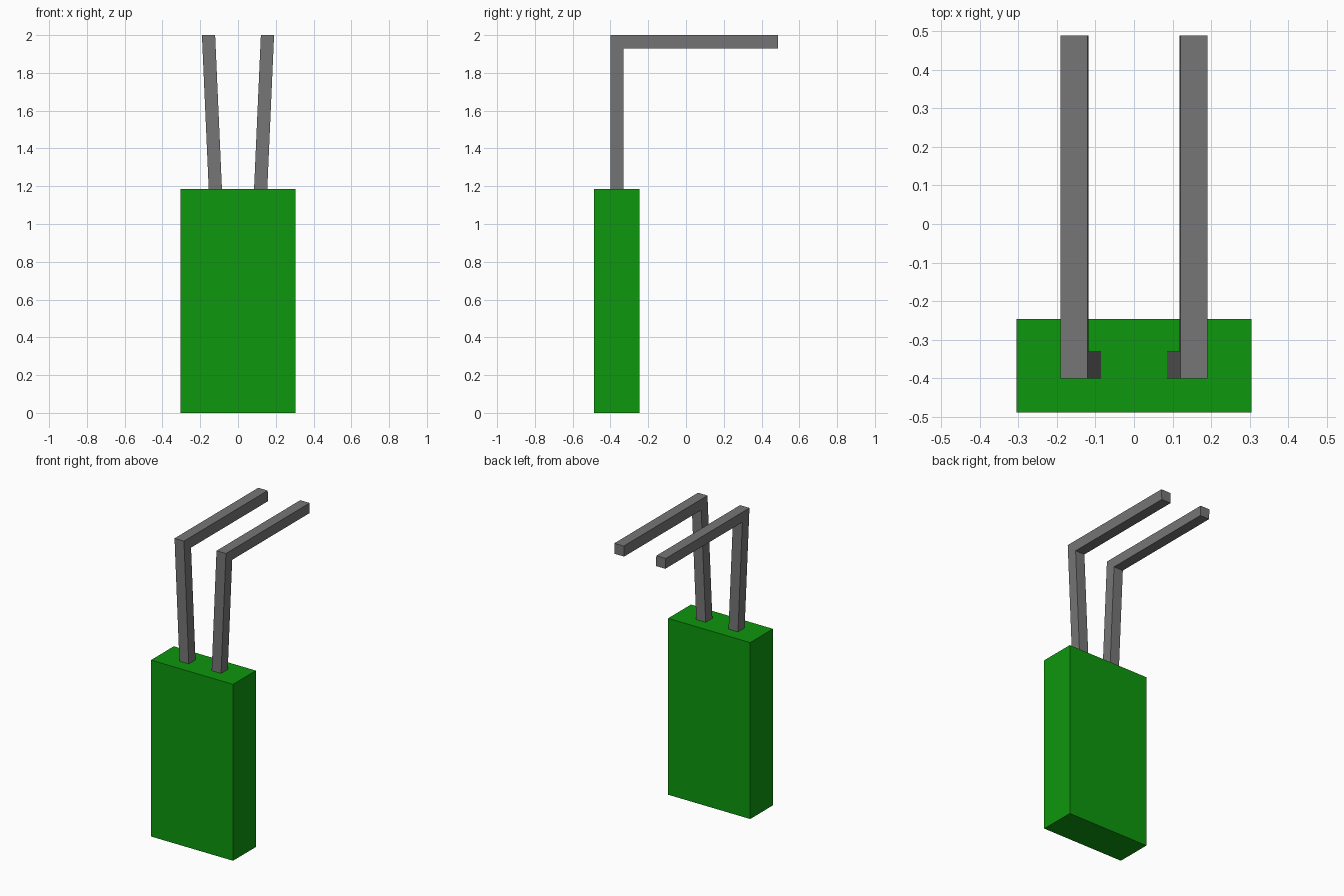
import bpy, bmesh

cube = bpy.data.objects.get("Cube")
if cube:
    bpy.data.objects.remove(cube, do_unlink=True)


def material(name, color):
    m = bpy.data.materials.new(name)
    m.use_nodes = True
    m.diffuse_color = color
    m.node_tree.nodes["Principled BSDF"].inputs["Base Color"].default_value = color
    return m


def finish(name, bm, mat):
    bmesh.ops.recalc_face_normals(bm, faces=bm.faces[:])
    mesh = bpy.data.meshes.new(name)
    bm.to_mesh(mesh)
    bm.free()
    mesh.materials.append(mat)
    obj = bpy.data.objects.new(name, mesh)
    bpy.context.collection.objects.link(obj)
    return obj


green = material("green", (0.004, 0.31, 0.004, 1))
grey = material("grey", (0.18, 0.18, 0.18, 1))

BODY_TOP, TOP = 1.185, 2.0

# Flat rectangular body
bm = bmesh.new()
bmesh.ops.create_cube(bm, size=1)
for v in bm.verts:
    v.co.x *= 0.61
    v.co.y = v.co.y * 0.242 - 0.367
    v.co.z = (v.co.z + 0.5) * BODY_TOP
finish("body", bm, green)

# Bent leads: L-shaped side profile, extruded across x and splayed outward
PROFILE = [(-0.401, BODY_TOP), (-0.33, BODY_TOP), (-0.33, 1.93),
           (0.488, 1.93), (0.488, TOP), (-0.401, TOP)]


def lead(name, side):
    bm = bmesh.new()
    face = bm.faces.new([bm.verts.new((0.085, y, z)) for y, z in PROFILE])
    ext = bmesh.ops.extrude_face_region(bm, geom=[face])
    for v in ext["geom"]:
        if isinstance(v, bmesh.types.BMVert):
            v.co.x += 0.07
    for v in bm.verts:
        v.co.x += 0.036 * (v.co.z - BODY_TOP) / (TOP - BODY_TOP)
        v.co.x *= side
    # extruding keeps the starting face as the inner cap
    finish(name, bm, grey)


lead("left_lead", 1)
lead("right_lead", -1)
